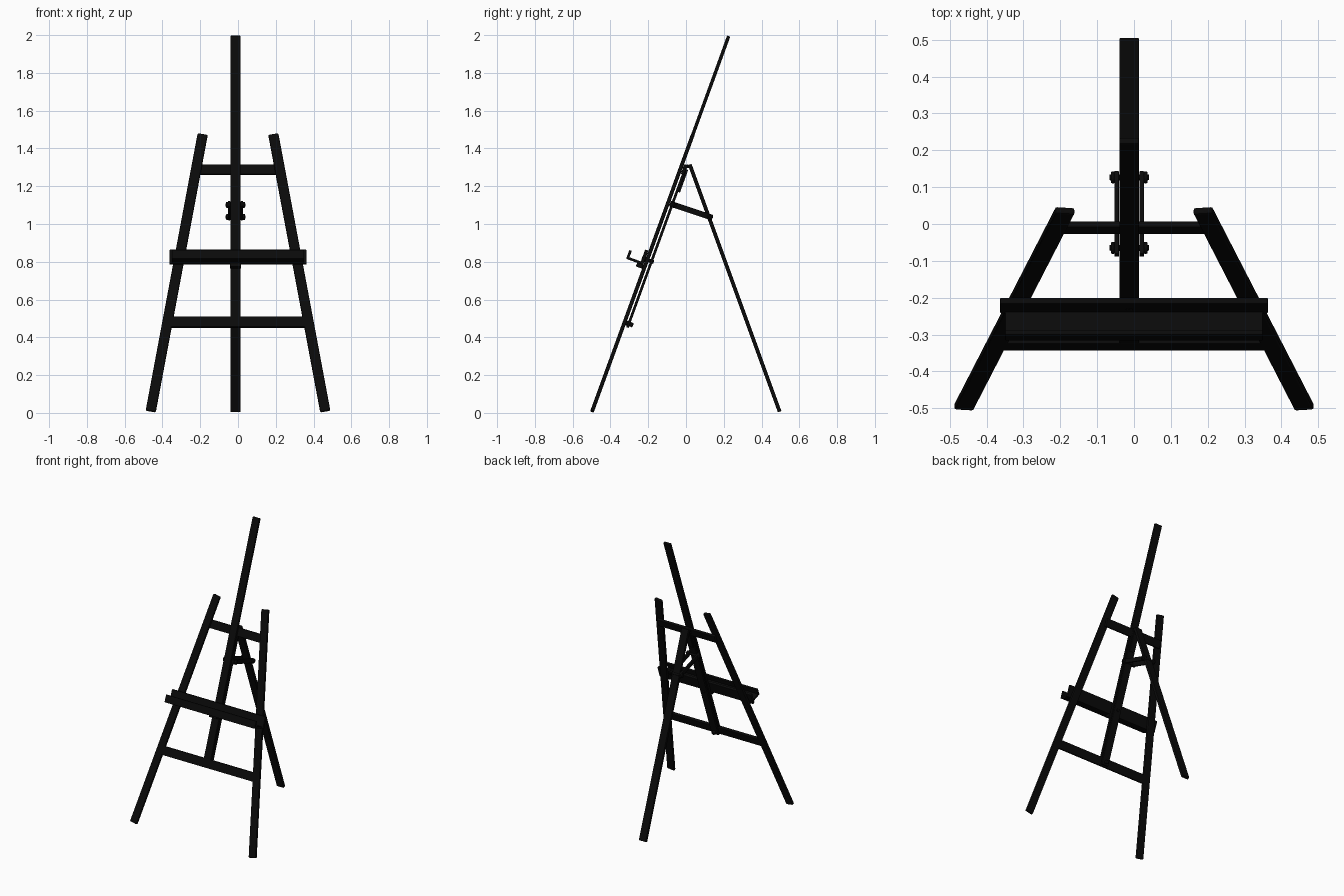
import bpy
import math
from mathutils import Vector, Matrix

cube = bpy.data.objects.get("Cube")
if cube:
    bpy.data.objects.remove(cube, do_unlink=True)

black = bpy.data.materials.new("black_painted_wood")
black.use_nodes = True
COLOUR = (0.003, 0.003, 0.003, 1)
black.diffuse_color = COLOUR
black.node_tree.nodes["Principled BSDF"].inputs["Base Color"].default_value = COLOUR

TILT = math.radians(20)
UP = Vector((0, math.sin(TILT), math.cos(TILT)))      # up the sloping front
OUT = Vector((0, -math.cos(TILT), math.sin(TILT)))    # out of the sloping front
MID = -0.013                                          # mast is slightly off centre


def front(x, z, out=0):
    """Point on the sloping front plane, moved outwards by out."""
    return Vector((x, -0.5 + z * math.tan(TILT), z)) + OUT * out


def finish(name, bevel=0):
    ob = bpy.context.object
    ob.name = name
    ob.data.materials.append(black)
    if bevel:
        mod = ob.modifiers.new("soft_edges", "BEVEL")
        mod.width = bevel
        mod.segments = 2
    return ob


def beam(name, a, b, width, depth, facing=OUT, bevel=0.003):
    """Box from a to b, depth measured along the facing direction."""
    axis = (b - a).normalized()
    side = facing.cross(axis).normalized()
    face = axis.cross(side)
    bpy.ops.mesh.primitive_cube_add(size=1)
    ob = finish(name, bevel)
    ob.data.transform(Matrix.Diagonal((width, depth, (b - a).length, 1)))
    ob.matrix_world = Matrix.Translation((a + b) / 2) @ Matrix((side, face, axis)).transposed().to_4x4()
    return ob


def pin(name, a, b, radius):
    bpy.ops.mesh.primitive_cylinder_add(vertices=16, radius=radius, depth=(b - a).length,
                                        location=(a + b) / 2)
    ob = finish(name, 0.003)
    ob.rotation_euler = (b - a).to_track_quat('Z', 'Y').to_euler()
    bpy.ops.object.shade_smooth_by_angle()
    return ob


# Front legs
for side, label in ((1, "left"), (-1, "right")):
    beam("front_leg_" + label, front(side * 0.462, 0.008), front(side * 0.187, 1.475),
         0.054, 0.02, bevel=0.006)

# Cross rails
beam("lower_rail", front(-0.36, 0.48), front(0.36, 0.48), 0.058, 0.02)
beam("upper_rail", front(-0.225, 1.295, -0.02), front(0.225, 1.295, -0.02), 0.055, 0.018)

# Sliding mast and the fixed post behind it
beam("mast", front(MID, 0.47), front(MID, 1.995), 0.054, 0.018, bevel=0.004)
beam("back_post", front(MID, 0.46, -0.024), front(MID, 1.32, -0.024), 0.054, 0.014)
pin("post_bolt", front(MID, 0.48), front(MID, 0.48, -0.048), 0.012)

# Rear leg and its hinge
hinge = Vector((MID, 0.02, 1.315))
foot = Vector((MID, 0.496, 0.006))
beam("rear_leg", foot, hinge, 0.054, 0.02, Vector((0, 1, 0.36)))
beam("hinge_leaf", front(MID, 1.18, -0.036), front(MID, 1.3, -0.036), 0.04, 0.01)
pin("hinge_pin", Vector((MID - 0.025, 0.008, 1.305)), Vector((MID + 0.025, 0.008, 1.305)), 0.01)

# Brace between mast and rear leg
brace_a, brace_b = Vector((0, -0.085, 1.108)), Vector((0, 0.14, 1.033))
for side, label in ((1, "left"), (-1, "right")):
    shift = Vector((MID + side * 0.034, 0, 0))
    beam("brace_plate_" + label, brace_a + shift, brace_b + shift, 0.03, 0.013,
         Vector((1, 0, 0)))
for label, t in (("front", 0.09), ("rear", 0.94)):
    centre = brace_a.lerp(brace_b, t) + Vector((MID, 0, 0))
    reach = Vector((0.054, 0, 0))
    pin("brace_bolt_" + label, centre - reach, centre + reach, 0.008)
    for s in (-1, 1):
        pin("brace_knob_" + label, centre + reach * s * 0.72, centre + reach * s * 0.92, 0.016)

# Canvas tray: back board, floor, lip and clamp
def tray_part(name, half, along, out, height, depth):
    c = front(0, 0.81) + UP * along + OUT * out
    span = Vector((half, 0, 0))
    return beam(name, c - span, c + span, height, depth)


tray_part("tray_back", 0.363, 0.008, 0.02, 0.08, 0.018)
tray_part("tray_floor", 0.35, -0.026, 0.06, 0.014, 0.085)
tray_part("tray_lip", 0.35, -0.008, 0.1, 0.05, 0.014)
clamp = front(MID, 0.81) - UP * 0.042
beam("tray_clamp", clamp + OUT * 0.01, clamp + OUT * 0.045, 0.06, 0.022, UP)
pin("tray_screw", front(MID, 0.81, 0.03), front(MID, 0.81, -0.036), 0.01)
